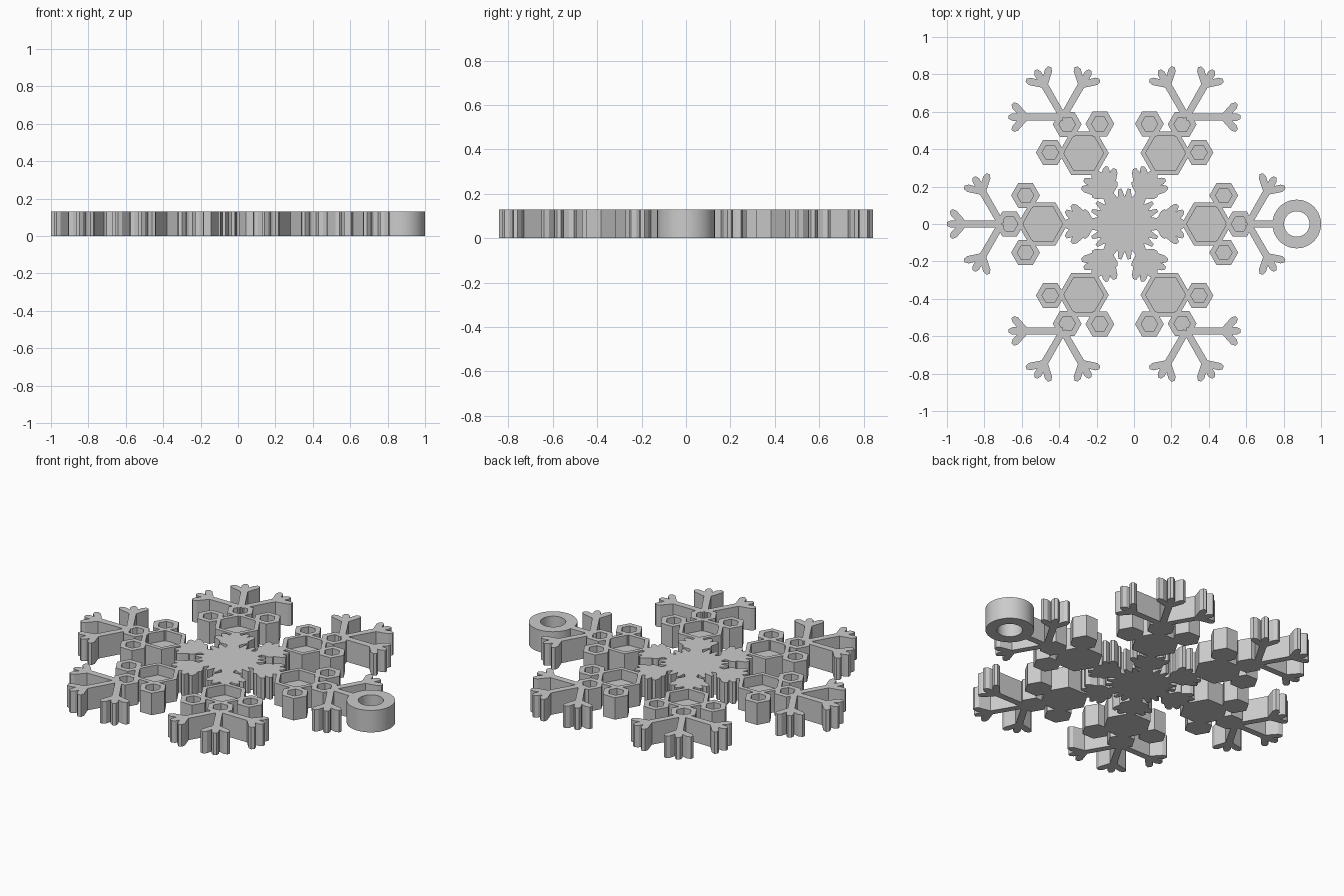
import bpy, bmesh, math
from mathutils import Matrix, Vector

HEIGHT = 0.13
POCKET_FLOOR = 0.07
CENTRE = Vector((-0.05, 0, 0))
SIXTH = math.pi / 3

cube = bpy.data.objects.get("Cube")
if cube:
    bpy.data.objects.remove(cube)

grey = bpy.data.materials.new("light_grey")
grey.use_nodes = True
grey.diffuse_color = (0.6, 0.6, 0.6, 1)
grey.node_tree.nodes["Principled BSDF"].inputs["Base Color"].default_value = grey.diffuse_color


def prism(bm, points):
    """Extrude a flat outline through the full thickness."""
    face = bm.faces.new([bm.verts.new((x, y, 0)) for x, y in points])
    top = bmesh.ops.extrude_face_region(bm, geom=[face])["geom"]
    verts = [g for g in top if isinstance(g, bmesh.types.BMVert)]
    bmesh.ops.translate(bm, verts=verts, vec=(0, 0, HEIGHT))


def bar(bm, x, y, angle, length, w0, w1):
    """Flat bar that starts at x, y and ends in a chamfered tip."""
    c, s = math.cos(angle), math.sin(angle)
    shape = [(0, -w0), (length - w1, -w1), (length, -w1 * 0.45),
             (length, w1 * 0.45), (length - w1, w1), (0, w0)]
    prism(bm, [(x + u * c - v * s, y + u * s + v * c) for u, v in shape])


def circle(x, y, r, sides):
    step = 2 * math.pi / sides
    return [(x + r * math.cos(i * step), y + r * math.sin(i * step)) for i in range(sides)]


def hollow(bm, x, y, outer, inner, sides, floor):
    """Plate with a pocket; a floor of zero makes an open ring."""
    loops = [[bm.verts.new((*p, z)) for p in circle(x, y, r, sides)]
             for r, z in ((outer, 0), (outer, HEIGHT), (inner, HEIGHT), (inner, floor))]
    if floor:
        bm.faces.new(loops[0])
        bm.faces.new(loops[3])
    else:
        loops.append(loops[0])
    for a, b in zip(loops, loops[1:]):
        for i in range(sides):
            j = (i + 1) % sides
            bm.faces.new((a[i], a[j], b[j], b[i]))


def finish(name, bm):
    bmesh.ops.recalc_face_normals(bm, faces=bm.faces)
    mesh = bpy.data.meshes.new(name)
    bm.to_mesh(mesh)
    bm.free()
    mesh.materials.append(grey)
    return mesh


def place(name, mesh, turn=0.0):
    ob = bpy.data.objects.new(name, mesh)
    bpy.context.collection.objects.link(ob)
    ob.matrix_world = Matrix.Translation(CENTRE) @ Matrix.Rotation(turn, 4, "Z")
    return ob


# Serrated centre plate
bm = bmesh.new()
TEETH = 24
outline = []
for i in range(TEETH):
    a = 2 * math.pi * (i + 0.5) / TEETH
    tip = 0.19 if i % 4 in (1, 2) else 0.175
    for offset, r in ((-0.13, 0.145), (-0.045, tip), (0.045, tip)):
        outline.append((r * math.cos(a + offset), r * math.sin(a + offset)))
prism(bm, outline)
place("centre_plate", finish("centre_plate", bm))

# Inner stem with leaf pairs
bm = bmesh.new()
bar(bm, 0.1, 0, 0, 0.23, 0.028, 0.03)
for side in (1, -1):
    bar(bm, 0.18, 0, side * 0.78, 0.145, 0.03, 0.02)
    bar(bm, 0.23, 0, side * 0.7, 0.11, 0.03, 0.018)
    bar(bm, 0.18, 0, side * 1.1, 0.085, 0.02, 0.018)
stem = finish("inner_stem", bm)

# Large and small pocketed hexagons
bm = bmesh.new()
hollow(bm, 0.438, 0, 0.134, 0.107, 6, POCKET_FLOOR)
large = finish("large_hexagon", bm)
bm = bmesh.new()
for x, y in ((0.615, 0), (0.53, 0.153), (0.53, -0.153)):
    hollow(bm, x, y, 0.077, 0.044, 6, POCKET_FLOOR)
small = finish("small_hexagons", bm)


def spoke(bm, angle):
    """Outer spoke with a three-pronged tip."""
    bar(bm, 0.66, 0, angle, 0.29, 0.018, 0.02)
    for side in (1, -1):
        bar(bm, 0.66 + 0.2 * math.cos(angle), 0.2 * math.sin(angle),
            angle + side * 0.82, 0.1, 0.018, 0.02)


# Outer spokes, with a plain link on the arm that carries the ring
bm = bmesh.new()
for angle in (-SIXTH, 0, SIXTH):
    spoke(bm, angle)
spokes = finish("outer_spokes", bm)
bm = bmesh.new()
for angle in (-SIXTH, SIXTH):
    spoke(bm, angle)
bar(bm, 0.66, 0, 0, 0.17, 0.018, 0.02)
ring_spokes = finish("ring_arm_spokes", bm)

# Six arms
for i in range(6):
    turn = i * SIXTH
    place(f"inner_stem_{i + 1}", stem, turn)
    place(f"large_hexagon_{i + 1}", large, turn)
    place(f"small_hexagons_{i + 1}", small, turn)
    place(f"outer_spokes_{i + 1}", spokes if i else ring_spokes, turn)

# Hanging ring
bm = bmesh.new()
hollow(bm, 0.92, 0, 0.13, 0.068, 64, 0)
ring = place("hanging_ring", finish("hanging_ring", bm))
bpy.context.view_layer.objects.active = ring
ring.select_set(True)
bpy.ops.object.shade_smooth_by_angle()
